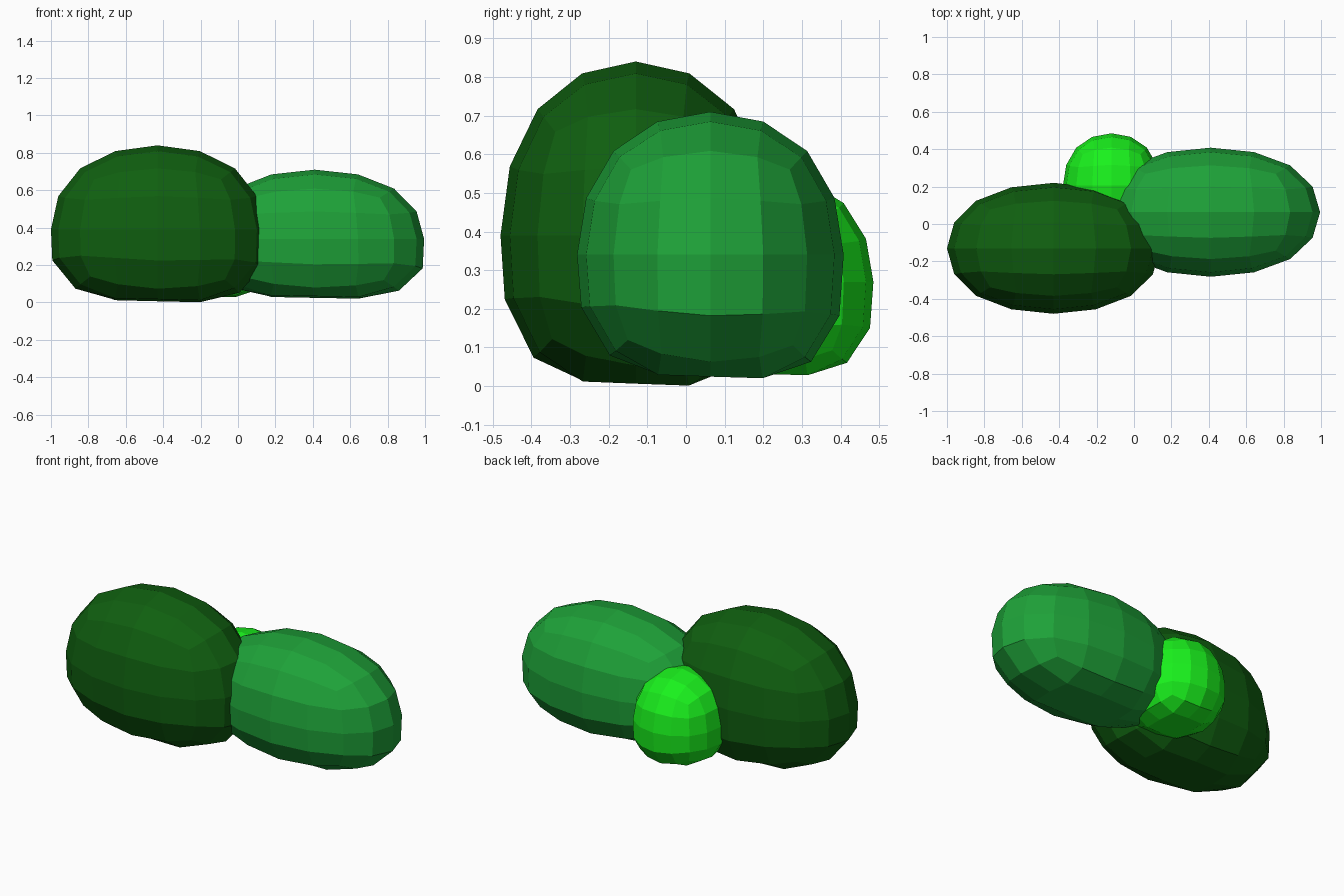
import bpy, bmesh

if "Cube" in bpy.data.objects:
    bpy.data.objects.remove(bpy.data.objects["Cube"])


def bush(name, centre, half, colour):
    # Rounded cube: a box smoothed twice, four faces along each edge
    bpy.ops.mesh.primitive_cube_add(size=2)
    ob = bpy.context.object
    ob.name = ob.data.name = name
    mod = ob.modifiers.new("round", 'SUBSURF')
    mod.levels = mod.render_levels = 2
    bpy.ops.object.modifier_apply(modifier=mod.name)

    bm = bmesh.new()
    bm.from_mesh(ob.data)
    top = max(v.co.z for v in bm.verts)
    for v in bm.verts:
        v.co /= top
        # Lower part: slightly wider, flattened underneath and a little tilted
        if v.co.z < -0.2:
            v.co.x *= 1.06
            v.co.y *= 1.04
            v.co.z = max(v.co.z, -0.84) - 0.03 * (v.co.x + v.co.y)
        v.co = [c + h * p for c, h, p in zip(centre, half, v.co)]
    for f in bm.faces:
        f.smooth = False
    bm.to_mesh(ob.data)
    bm.free()

    mat = bpy.data.materials.new(name + "_leaf")
    mat.diffuse_color = (*colour, 1)
    mat.use_nodes = True
    mat.node_tree.nodes["Principled BSDF"].inputs["Base Color"].default_value = mat.diffuse_color
    ob.data.materials.append(mat)
    return ob


bush("large_bush", (-0.43, -0.13, 0.39), (0.57, 0.35, 0.45), (0.005, 0.115, 0.005))
bush("medium_bush", (0.41, 0.063, 0.34), (0.585, 0.345, 0.37), (0.013, 0.36, 0.04))
bush("small_bush", (-0.12, 0.205, 0.27), (0.26, 0.28, 0.28), (0.01, 0.88, 0.012))
